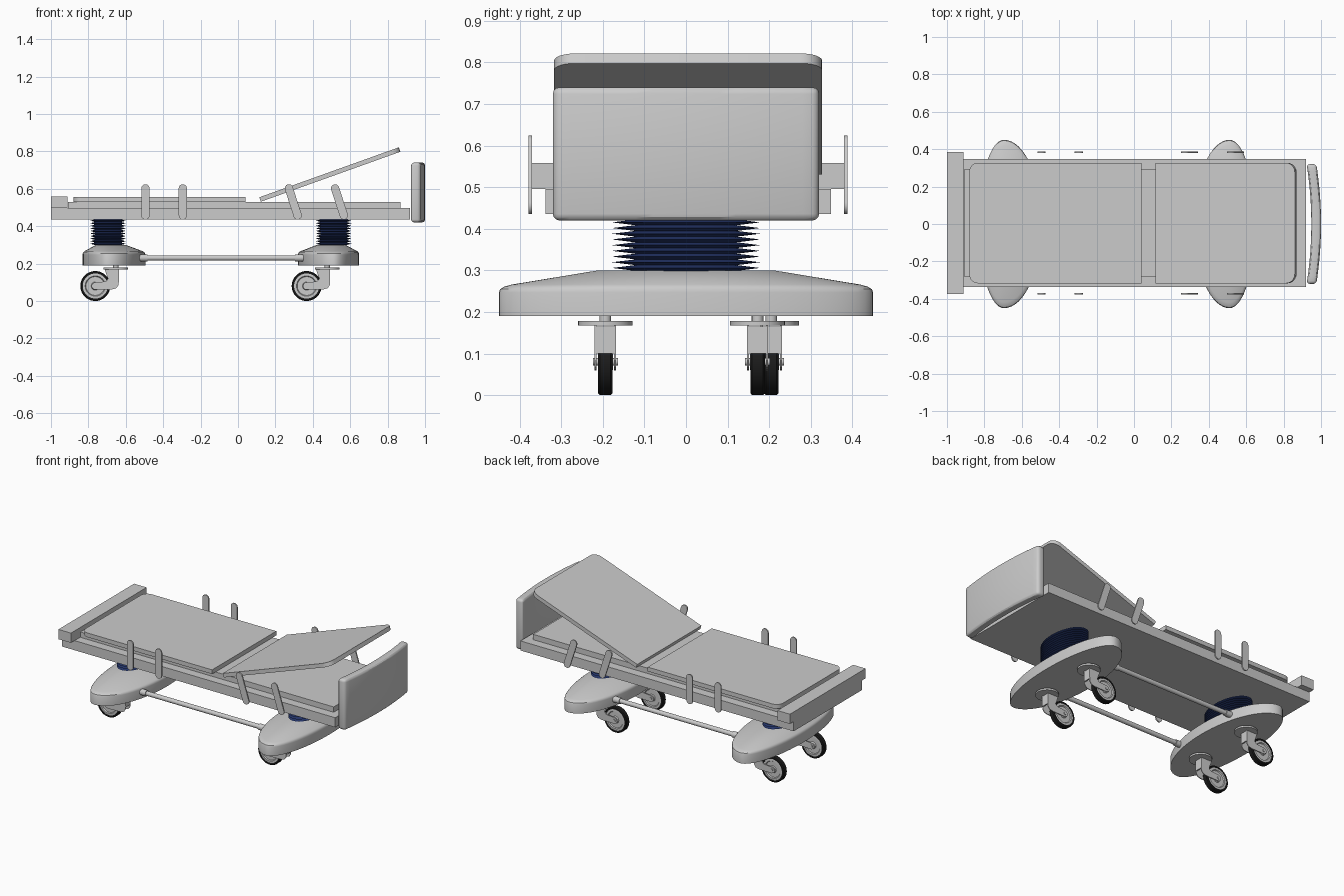
import bpy, bmesh, math
from mathutils import Matrix

if "Cube" in bpy.data.objects:
    bpy.data.objects.remove(bpy.data.objects["Cube"])

YC = 0.005          # centre line of the bed deck


def material(name, rgb):
    m = bpy.data.materials.new(name)
    m.diffuse_color = (*rgb, 1)
    m.use_nodes = True
    m.node_tree.nodes["Principled BSDF"].inputs["Base Color"].default_value = m.diffuse_color
    return m


NAVY = material("navy_rubber", (0.02, 0.04, 0.16))
BLACK = material("black_rubber", (0.012, 0.012, 0.012))


def finish(name, bm, mat=None, angle=30):
    bmesh.ops.recalc_face_normals(bm, faces=bm.faces)
    me = bpy.data.meshes.new(name)
    bm.to_mesh(me)
    bm.free()
    ob = bpy.data.objects.new(name, me)
    bpy.context.collection.objects.link(ob)
    if mat:
        me.materials.append(mat)
    bpy.ops.object.select_all(action='DESELECT')
    ob.select_set(True)
    bpy.context.view_layer.objects.active = ob
    bpy.ops.object.shade_smooth_by_angle(angle=math.radians(angle))
    return ob


def loft(name, rings, mat=None, closed=False, angle=30):
    """Skin a list of point rings; cap the ends or join last to first."""
    bm = bmesh.new()
    vs = [[bm.verts.new(p) for p in r] for r in rings]
    n = len(vs[0])
    for a, b in zip(vs, vs[1:] + ([vs[0]] if closed else [])):
        for i in range(n):
            j = (i + 1) % n
            bm.faces.new((a[i], a[j], b[j], b[i]))
    if not closed:
        bm.faces.new(vs[0])
        bm.faces.new(vs[-1])
    return finish(name, bm, mat, angle)


def box(name, x0, x1, hw, z0, z1):
    return slab(name, x0, x1, hw, z0, z1, 0, 0)


def slab(name, x0, x1, hw, z0, z1, r0, r1):
    """Flat panel; r0 / r1 round the plan corners of the -x / +x end."""
    pts = []
    for x, s, r, start in ((x1, 1, r1, 0), (x0, 1, r0, 90), (x0, -1, r0, 180), (x1, -1, r1, 270)):
        cx = x - r if x == x1 else x + r
        cy = YC + s * (hw - r)
        for k in range(7 if r else 1):
            t = math.radians(start + k * 15)
            pts.append((cx + r * math.cos(t), cy + r * math.sin(t)))
    return loft(name, [[(x, y, z) for x, y in pts] for z in (z0, z1)])


def plate_xz(name, pts, y0, y1):
    return loft(name, [[(x, y, z) for x, z in pts] for y in (y0, y1)])


def lathe_y(name, c, profile, mat=None, closed=False, n=40):
    """Revolve (radius, y) pairs around a y-parallel axle."""
    return loft(name, [[(c[0] + r * math.cos(2 * math.pi * i / n), c[1] + y,
                         c[2] + r * math.sin(2 * math.pi * i / n)) for i in range(n)]
                       for r, y in profile], mat, closed)


def cylinder(name, c, r, depth, axis='Z', n=28):
    bm = bmesh.new()
    rot = Matrix.Rotation(math.pi / 2, 4, 'Y') if axis == 'X' else Matrix()
    bmesh.ops.create_cone(bm, cap_ends=True, segments=n, radius1=r, radius2=r,
                          depth=depth, matrix=Matrix.Translation(c) @ rot)
    return finish(name, bm)


# Deck: main frame, raised platform, foot crossbar, foot panel
box("frame", -1.0, 0.92, 0.343, 0.435, 0.496)
box("platform", -0.91, 0.87, 0.287, 0.494, 0.53)
box("foot_bar", -1.0, -0.912, 0.38, 0.496, 0.558)
slab("foot_panel", -0.88, 0.04, 0.322, 0.53, 0.557, 0.045, 0.0)

# Tilted back panel
back = slab("back_panel", -0.396, 0.396, 0.322, -0.0125, 0.0125, 0.0, 0.05)
back.location = (0.491, 0, 0.676)
back.rotation_euler = (0, -math.radians(19.7), 0)

# Curved headboard with rounded edges
bm = bmesh.new()
bmesh.ops.create_cube(bm, size=1, matrix=Matrix.Translation((0.972, 0, 0.58))
                      @ Matrix.Diagonal((0.052, 0.64, 0.32, 1)))
bmesh.ops.bevel(bm, geom=bm.edges[:], offset=0.016, segments=3, affect='EDGES', profile=0.5)
for k in range(-7, 8):
    bmesh.ops.bisect_plane(bm, geom=bm.verts[:] + bm.edges[:] + bm.faces[:],
                           plane_co=(0, k * 0.04, 0), plane_no=(0, 1, 0))
for v in bm.verts:
    v.co.x -= 0.025 * (v.co.y / 0.32) ** 2
    v.co.x += 0.002
finish("headboard", bm)


# Side bars: capsule outlines, two upright and two leaning per side
def capsule(a, b, r):
    t0 = math.atan2(b[1] - a[1], b[0] - a[0]) + math.pi / 2
    return [(c[0] + r * math.cos(t0 + s + k * math.pi / 8),
             c[1] + r * math.sin(t0 + s + k * math.pi / 8))
            for c, s in ((a, 0), (b, math.pi)) for k in range(9)]


for side, sgn in (("left", 1), ("right", -1)):
    y = YC + sgn * 0.379
    for i, (xb, xt) in enumerate(((-0.495, -0.495), (-0.295, -0.295), (0.319, 0.272), (0.566, 0.519))):
        plate_xz(f"side_bar_{side}_{i + 1}", capsule((xb, 0.457), (xt, 0.602), 0.022), y - 0.004, y + 0.004)


# Pedestals: egg-shaped base and pleated bellows
def egg(x, inner, outer, hy, z, s, n=64):
    ring = []
    for i in range(n):
        t = 2 * math.pi * i / n
        c = math.cos(t)
        # the inner side faces the bed middle
        reach = inner if c * x < 0 else outer
        ring.append((x + s * reach * c, s * hy * math.sin(t), z))
    return ring


for end, x, inner in (("foot", -0.695, 0.20), ("head", 0.511, 0.19)):
    profile = ((0.19, 1), (0.247, 1), (0.255, 0.992), (0.261, 0.97), (0.266, 0.93), (0.30, 0.47))
    loft(f"{end}_base", [egg(x, inner, 0.136, 0.45, z, s) for z, s in profile])
    pleats = 10
    rings = []
    for k in range(2 * pleats + 1):
        rx, ry = (0.095, 0.178) if k % 2 else (0.07, 0.122)
        rings.append(egg(x, rx, rx, ry, 0.299 + 0.137 * k / (2 * pleats), 1, 40))
    loft(f"{end}_bellows", rings, NAVY)

# Tie rods with end collars
for side, y in (("left", 0.22), ("right", -0.22)):
    cylinder(f"tie_rod_{side}", (-0.085, y, 0.23), 0.014, 0.88, 'X')
    cylinder(f"tie_collar_foot_{side}", (-0.51, y, 0.23), 0.019, 0.05, 'X')
    cylinder(f"tie_collar_head_{side}", (0.33, y, 0.23), 0.019, 0.05, 'X')


# Casters
def caster(tag, x, y):
    c = (x, y, 0.08)
    lathe_y(f"tyre_{tag}", c, ((0.067, -0.017), (0.075, -0.0175), (0.08, -0.013), (0.08, 0.013),
                               (0.075, 0.0175), (0.067, 0.017)), BLACK, True)
    half = ((0.0675, 0.015), (0.054, 0.016), (0.05, 0.010), (0.022, 0.010), (0.019, 0.018))
    lathe_y(f"hub_{tag}", c, [(r, -w) for r, w in reversed(half)] + list(half))
    lathe_y(f"axle_{tag}", c, ((0.009, -0.03), (0.009, 0.03)), n=16)
    # swept fork arms
    arm = ((0.05, 0.17), (0.06, 0.14), (0.068, 0.118), (0.055, 0.104), (0.0, 0.1), (-0.015, 0.094),
           (-0.021, 0.08), (-0.015, 0.066), (0.0, 0.06), (0.09, 0.062), (0.112, 0.068),
           (0.124, 0.085), (0.126, 0.17))
    for s in (-1, 1):
        plate_xz(f"fork_{tag}_{'a' if s < 0 else 'b'}", [(x + px, pz) for px, pz in arm],
                 y + s * 0.0205, y + s * 0.0255)
    # bridge behind the wheel, top plate and pivot
    plate_xz(f"fork_bridge_{tag}", [(x + px, pz) for px, pz in
             ((0.09, 0.165), (0.126, 0.165), (0.126, 0.10), (0.118, 0.10))], y - 0.021, y + 0.021)
    cylinder(f"caster_plate_{tag}", (x + 0.11, y, 0.1725), 0.066, 0.011)
    cylinder(f"caster_pivot_{tag}", (x + 0.11, y, 0.184), 0.014, 0.02, n=16)


caster("foot_left", -0.763, 0.205)
caster("foot_right", -0.763, -0.194)
caster("head_left", 0.367, 0.172)
caster("head_right", 0.367, -0.194)
